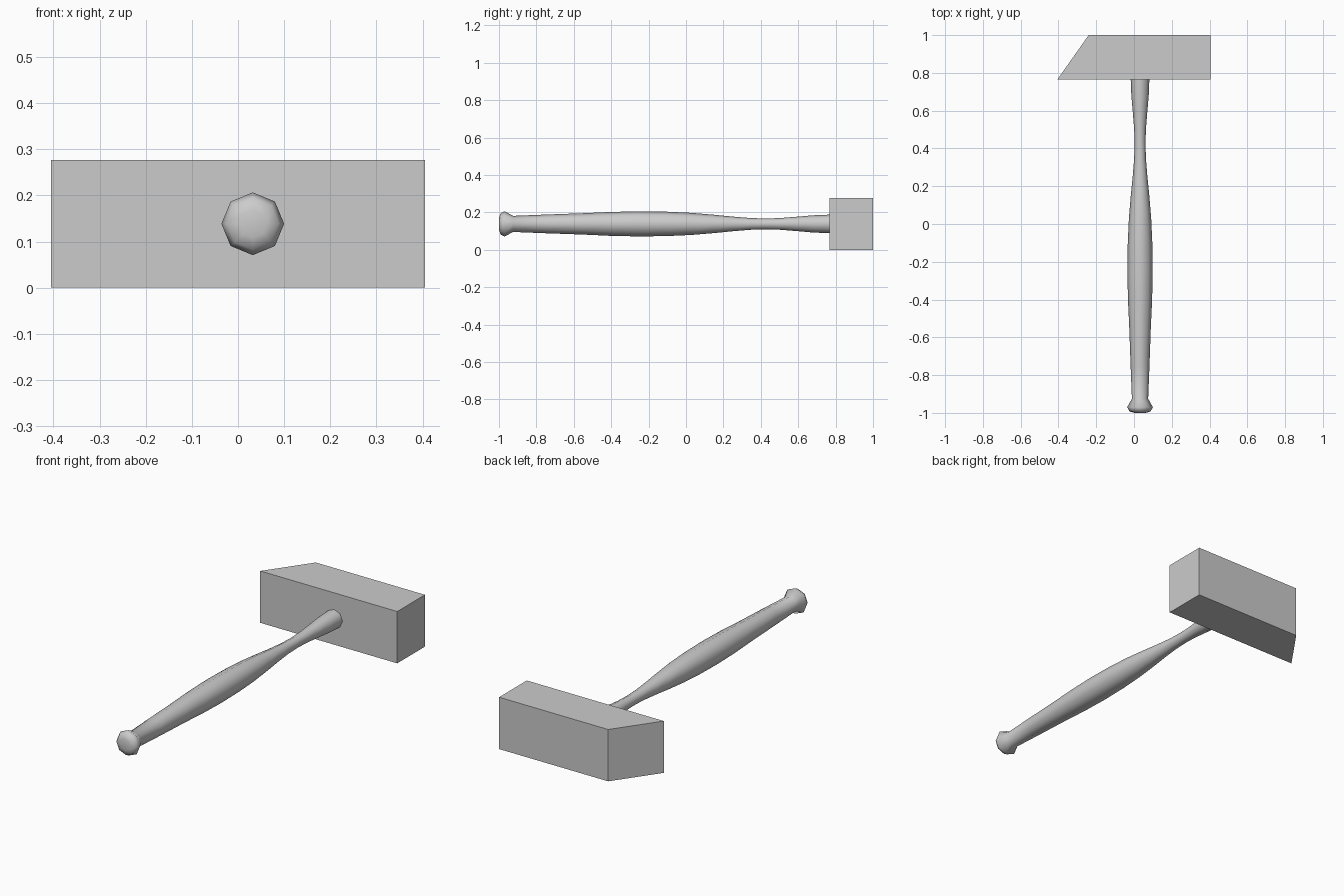
import bpy, bmesh, math

cube = bpy.data.objects.get("Cube")
if cube:
    bpy.data.objects.remove(cube, do_unlink=True)

grey = bpy.data.materials.new("plain grey")
grey.use_nodes = True
colour = (0.6, 0.6, 0.6, 1)
grey.diffuse_color = colour
grey.node_tree.nodes["Principled BSDF"].inputs["Base Color"].default_value = colour


def make_object(name, bm):
    bmesh.ops.recalc_face_normals(bm, faces=bm.faces)
    mesh = bpy.data.meshes.new(name)
    bm.to_mesh(mesh)
    bm.free()
    mesh.materials.append(grey)
    obj = bpy.data.objects.new(name, mesh)
    bpy.context.collection.objects.link(obj)
    return obj


# Head: block with one slanted end, extruded upwards
HEIGHT = 0.277
outline = [(-0.405, 0.766), (0.405, 0.766), (0.405, 1), (-0.24, 1)]
bm = bmesh.new()
base = bm.faces.new([bm.verts.new((x, y, 0)) for x, y in outline])
top = bmesh.ops.extrude_face_region(bm, geom=[base])["geom"]
bmesh.ops.translate(bm, vec=(0, 0, HEIGHT),
                    verts=[v for v in top if isinstance(v, bmesh.types.BMVert)])
# keep the base so that the block is closed
if not base.is_valid:
    bmesh.ops.holes_fill(bm, edges=bm.edges)
make_object("hammer_head", bm)

# Handle: eight-sided turned profile of (y, radius), from pommel to head
SIDES = 8
CENTRE_X, CENTRE_Z = 0.032, HEIGHT / 2
profile = [(-1, 0.03), (-0.992, 0.056), (-0.97, 0.068), (-0.925, 0.043),
           (-0.75, 0.05), (-0.55, 0.057), (-0.4, 0.064), (-0.25, 0.067),
           (-0.1, 0.065), (0.03, 0.059), (0.15, 0.049), (0.25, 0.039),
           (0.35, 0.031), (0.43, 0.029), (0.5, 0.031), (0.6, 0.039),
           (0.68, 0.046), (0.78, 0.05)]
bm = bmesh.new()
rings = []
for y, r in profile:
    angles = [2 * math.pi * i / SIDES for i in range(SIDES)]
    rings.append([bm.verts.new((CENTRE_X + r * math.cos(a), y,
                                CENTRE_Z + r * math.sin(a))) for a in angles])
for a, b in zip(rings, rings[1:]):
    for i in range(SIDES):
        j = (i + 1) % SIDES
        bm.faces.new((a[i], a[j], b[j], b[i]))
bm.faces.new(rings[0])
bm.faces.new(rings[-1])
handle = make_object("handle", bm)

bpy.ops.object.select_all(action="DESELECT")
handle.select_set(True)
bpy.context.view_layer.objects.active = handle
bpy.ops.object.shade_smooth_by_angle(angle=math.radians(60))
